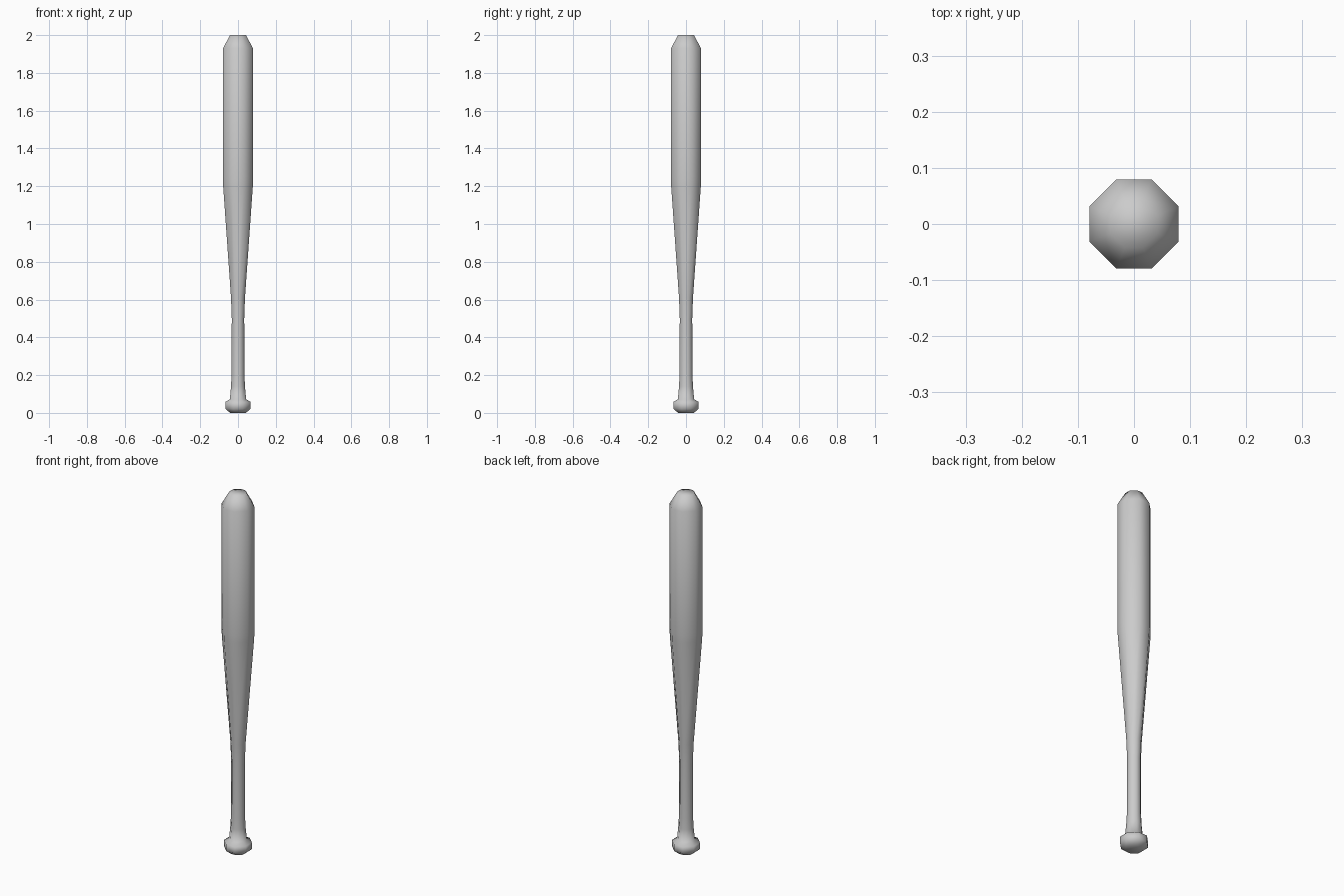
import bpy, bmesh

if "Cube" in bpy.data.objects:
    bpy.data.objects.remove(bpy.data.objects["Cube"])

# Side profile from knob to tip: (half width, height)
PROFILE = [
    (0.042, 0.0), (0.067, 0.022), (0.067, 0.058), (0.043, 0.072),
    (0.037, 0.14), (0.034, 0.20), (0.033, 0.50), (0.037, 0.61),
    (0.0785, 1.20), (0.0795, 1.24), (0.0795, 1.93), (0.042, 2.0),
]
K = 0.39  # half length of the octagon's flat side, relative to half width
OCTAGON = [(1, -K), (1, K), (K, 1), (-K, 1), (-1, K), (-1, -K), (-K, -1), (K, -1)]

# Bat: eight-sided rings bridged along the profile
bm = bmesh.new()
rings = [[bm.verts.new((x * r, y * r, z)) for x, y in OCTAGON] for r, z in PROFILE]
for low, high in zip(rings, rings[1:]):
    for i in range(8):
        j = (i + 1) % 8
        bm.faces.new((low[i], low[j], high[j], high[i]))

# Flat end caps
bm.faces.new(rings[0][::-1])
bm.faces.new(rings[-1])
for face in bm.faces:
    face.smooth = True

mesh = bpy.data.meshes.new("bat")
bm.to_mesh(mesh)
bm.free()
bat = bpy.data.objects.new("bat", mesh)
bpy.context.collection.objects.link(bat)
